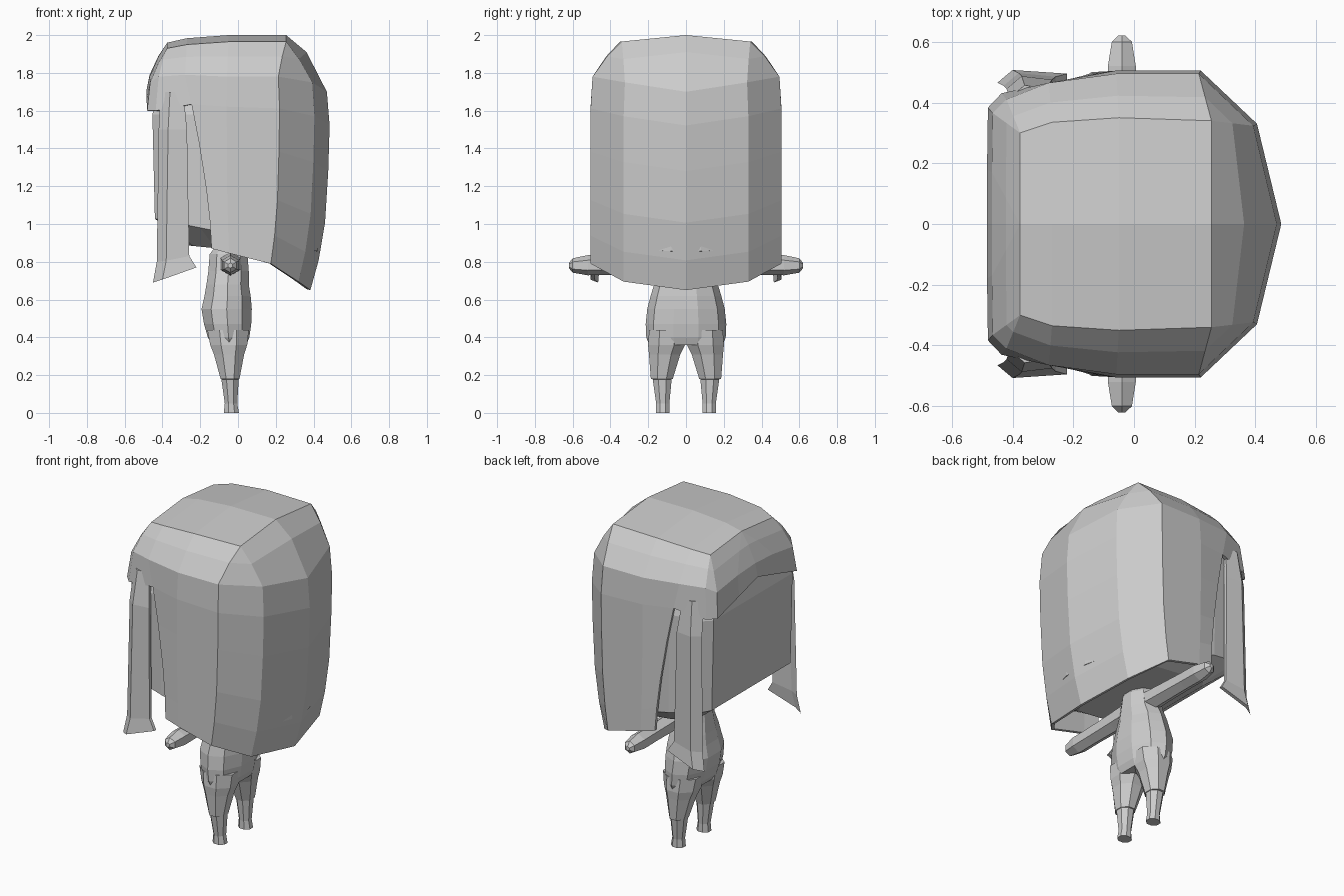
import bpy, bmesh, math

if "Cube" in bpy.data.objects:
    bpy.data.objects.remove(bpy.data.objects["Cube"])

grey = bpy.data.materials.new("soft grey")
grey.diffuse_color = (0.6, 0.6, 0.6, 1)
grey.use_nodes = True
grey.node_tree.nodes["Principled BSDF"].inputs["Base Color"].default_value = grey.diffuse_color


def finish(name, bm):
    mesh = bpy.data.meshes.new(name)
    bm.to_mesh(mesh)
    bm.free()
    mesh.materials.append(grey)
    ob = bpy.data.objects.new(name, mesh)
    bpy.context.collection.objects.link(ob)
    return ob


def loft(name, rings):
    """Closed skin through rings that share a point count."""
    bm = bmesh.new()
    loops = [[bm.verts.new(p) for p in ring] for ring in rings]
    for a, b in zip(loops, loops[1:]):
        for i in range(len(a)):
            j = (i + 1) % len(a)
            bm.faces.new((a[i], a[j], b[j], b[i]))
    bm.faces.new(loops[0])
    bm.faces.new(loops[-1])
    bmesh.ops.recalc_face_normals(bm, faces=bm.faces)
    return finish(name, bm)


def oval(n, cx, cy, rx, ry):
    k = 1 / math.cos(math.pi / n)
    return [(cx + rx * k * math.cos((i + .5) * math.tau / n),
             cy + ry * k * math.sin((i + .5) * math.tau / n)) for i in range(n)]


# Hair columns from the back centre round to the fringe centre:
# crown edge point, widest-shoulder point, hem height
crown_back, crown_corner, brow_corner, brow_mid = (
    (.255, 0, 2.0), (.255, .34, 1.966), (-.375, .3, 1.93), (-.375, 0, 1.96))
columns = [
    (crown_back, (.485, 0, 1.70), .65),
    (crown_corner, (.405, .33, 1.75), .695),
    (crown_corner, (.22, .505, 1.78), .79),
    ((-.05, .35, 1.965), (-.06, .505, 1.78), .845),
    ((-.27, .335, 1.95), (-.28, .465, 1.79), .87),
    (brow_corner, (-.42, .41, 1.78), 1.6),
    (brow_corner, (-.465, .365, 1.75), 1.6),
    (brow_mid, (-.468, .17, 1.78), 1.66),
    (brow_mid, (-.468, 0, 1.79), 1.71),
]
drops = (0, .17, .4, .66, .85, 1)
taper = (.97, 1, .985, .95, .88, .79)


def hair_column(i, edge, wide, hem):
    ex, ey, ez = edge
    x, y, z = wide
    if i < 4:        # long back and sides, curling in at the hem
        wall = [(x * s, y * (.98 if t == 0 else 1), z + (hem - z) * t)
                for t, s in zip(drops, taper)]
    elif i == 4:     # slanted front edge of the side hair
        wall = [(-.14 - .14 * (1 - t) ** 1.5, y + .035 * t, z + (hem - z) * t)
                for t in drops]
    else:            # short fringe
        wall = [wide, (x - .016, y * 1.05, hem)]
    wx, wy, wz = wall[0]
    bulge = .06 if i == 0 else .015
    mid = ((ex + wx) / 2, (ey + wy) / 2, (ez + wz) / 2 + bulge)
    pts = [(ex, 0, ez + .1 * ey), edge, mid] + wall
    return [tuple(round(c, 4) for c in p) for p in pts]


bm = bmesh.new()
made = {}
grid = [hair_column(i, *c) for i, c in enumerate(columns)]
for a, b in zip(grid, grid[1:]):
    for r in range(min(len(a), len(b)) - 1):
        pts = list(dict.fromkeys((a[r], a[r + 1], b[r + 1], b[r])))
        if len(pts) > 2:
            for p in pts:
                if p not in made:
                    made[p] = bm.verts.new(p)
            bm.faces.new([made[p] for p in pts])
hair = finish("hair", bm)
mirror = hair.modifiers.new("mirror", 'MIRROR')
mirror.use_axis = (False, True, False)
mirror.merge_threshold = 0.002
solid = hair.modifiers.new("thickness", 'SOLIDIFY')
solid.thickness = 0.02
solid.offset = -1

# Head inside the hair, chamfered towards the neck
half = [(-.44, .38), (-.39, .43), (-.2, .455), (.2, .455), (.36, .29), (.42, .08)]
outline = half + [(x, -y) for x, y in reversed(half)]
levels = [(.6, .72, .86, .1), (1, 1, .94, .2), (1.03, 1, 1.58, 0),
          (.95, .9, 1.74, 0), (.75, .65, 1.88, 0)]
loft("head", [[(x * sx, y * sy, z - slope * x * sx) for x, y in outline]
              for sx, sy, z, slope in levels])

# Torso and hips: height, centre x, half depth, half width
torso = [(.36, -.045, .09, .185), (.4, -.05, .11, .2), (.47, -.055, .125, .203),
         (.55, -.06, .133, .195), (.62, -.055, .122, .178), (.68, -.055, .112, .16),
         (.75, -.05, .107, .13), (.84, -.05, .1, .11), (.92, -.04, .05, .06)]
loft("torso", [[(x, y, z) for x, y in oval(10, cx, 0, rx, ry)]
               for z, cx, rx, ry in torso])

# Legs: height, centre y, half depth, half width
legs = [(.44, .1, .11, .095), (.36, .103, .098, .098), (.31, .113, .08, .083),
        (.18, .128, .05, .058), (.178, .126, .046, .05),
        (.05, .123, .033, .035), (0, .123, .04, .036)]
# Arms reach straight out: distance, radius
arms = [(.06, .055), (.2, .05), (.4, .046), (.52, .046), (.6, .033), (.62, .012)]
# Front locks: back x, front x, back height, front height
locks = [(-.29, -.41, 1.7, 1.7), (-.27, -.42, 1.5, 1.5),
         (-.258, -.43, .83, .8), (-.22, -.45, .77, .69)]
for side, label in ((1, "left"), (-1, "right")):
    loft(label + "_leg",
         [[(x, side * y, z) for x, y in oval(8, -.035 - .04 * z, cy, rx, ry)]
          for z, cy, rx, ry in legs])
    loft(label + "_arm",
         [[(x, side * d, z) for x, z in oval(6, -.04, .79 - .016 * d, r, r)]
          for d, r in arms])
    rings = []
    for k, (b, f, zb, zf) in enumerate(locks):
        y = .455 + .01 * k - (.02 if k == 0 else 0)
        zm = zf * .8 + zb * .2
        rings.append([(b, side * (y + .01), zb), (f + .05, side * (y + .022), zm),
                      (f, side * (y - .02), zf), (f + .05, side * y, zm),
                      (b, side * (y - .01), zb)])
    loft(label + "_front_lock", rings)
